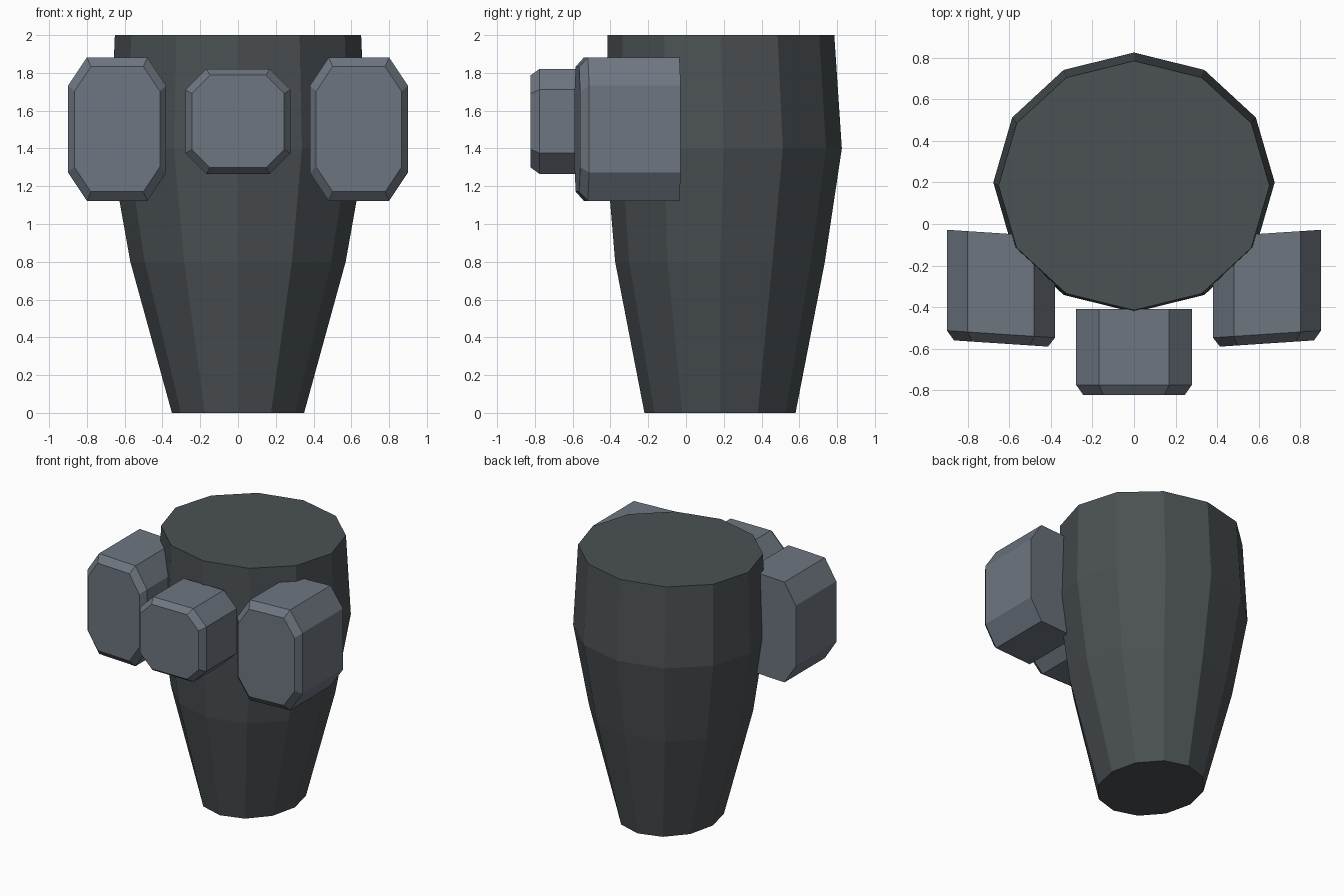
import bpy, bmesh
from math import cos, sin, pi

cube = bpy.data.objects.get("Cube")
if cube:
    bpy.data.objects.remove(cube, do_unlink=True)


def material(name, color):
    m = bpy.data.materials.new(name)
    m.use_nodes = True
    m.diffuse_color = (*color, 1)
    m.node_tree.nodes["Principled BSDF"].inputs["Base Color"].default_value = (*color, 1)
    return m


body_grey = material("charcoal grey", (0.07, 0.082, 0.088))
pod_grey = material("slate grey", (0.155, 0.18, 0.215))


def loft(name, rings, mat):
    """Closed, flat-shaded solid through rings of equal point count."""
    bm = bmesh.new()
    loops = [[bm.verts.new(p) for p in ring] for ring in rings]
    for a, b in zip(loops, loops[1:]):
        for i in range(len(a)):
            j = (i + 1) % len(a)
            bm.faces.new((a[i], a[j], b[j], b[i]))
    bm.faces.new(loops[0][::-1])
    bm.faces.new(loops[-1])
    bmesh.ops.recalc_face_normals(bm, faces=bm.faces)
    mesh = bpy.data.meshes.new(name)
    bm.to_mesh(mesh)
    bm.free()
    mesh.materials.append(mat)
    obj = bpy.data.objects.new(name, mesh)
    bpy.context.collection.objects.link(obj)
    return obj


# Tapered twelve-sided body: height, x radius, y radius, centre y
SIDES = 12
levels = [(0, 0.35, 0.40, 0.18), (0.8, 0.57, 0.555, 0.18),
          (1.4, 0.677, 0.625, 0.20), (2, 0.652, 0.60, 0.185)]
loft("body", [[(rx * cos(2 * pi * i / SIDES), cy + ry * sin(2 * pi * i / SIDES), z)
               for i in range(SIDES)] for z, rx, ry, cy in levels], body_grey)


def pod(name, cx, cz, hx, hz, cut_x, cut_z, depths, inset, slope=0):
    """Cut-cornered block along y with a bevelled front rim; slope slants it across x."""
    outline = [(hx - cut_x, hz), (hx, hz - cut_z), (hx, cut_z - hz), (hx - cut_x, -hz),
               (cut_x - hx, -hz), (-hx, cut_z - hz), (-hx, hz - cut_z), (cut_x - hx, hz)]
    rings = [[(cx + s * x, y + slope * s * x, cz + s * z) for x, z in outline]
             for y, s in zip(depths, (1, 1, inset))]
    return loft(name, rings, pod_grey)


# Front pod, and a mirrored pair of taller side pods
pod("front_pod", 0, 1.543, 0.278, 0.278, 0.11, 0.11, (-0.41, -0.775, -0.822), 0.88)
for side, label in ((1, "left"), (-1, "right")):
    pod(label + "_pod", side * 0.64, 1.502, 0.26, 0.38, 0.10, 0.15,
        (-0.045, -0.53, -0.575), 0.87, side * 0.066)
